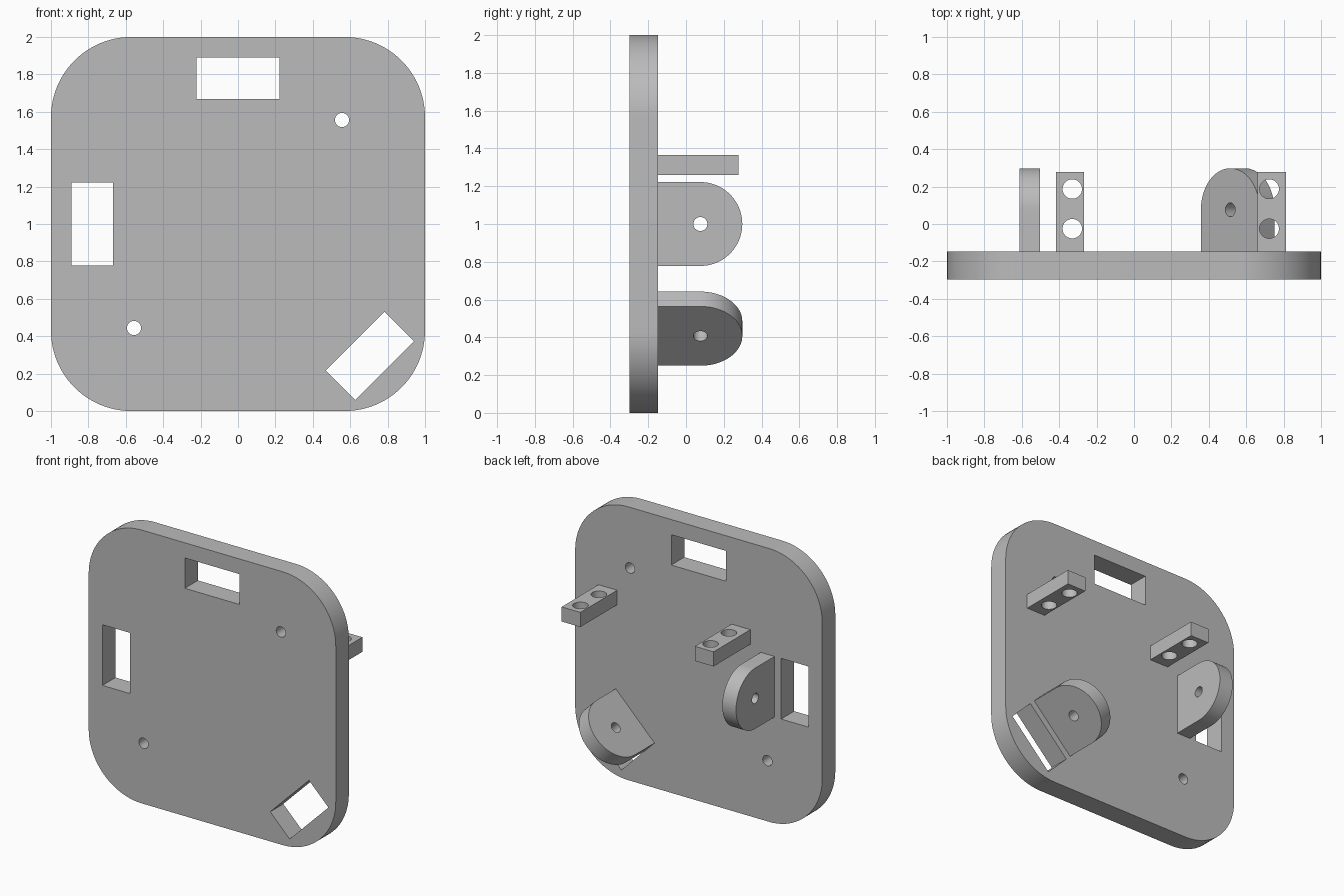
import bpy
from math import sin, cos, pi, radians
from mathutils import Matrix, Vector

if "Cube" in bpy.data.objects:
    bpy.data.objects.remove(bpy.data.objects["Cube"], do_unlink=True)

grey = bpy.data.materials.new("plain grey")
grey.use_nodes = True
COLOUR = (0.5, 0.5, 0.5, 1)
grey.diffuse_color = COLOUR
grey.node_tree.nodes["Principled BSDF"].inputs["Base Color"].default_value = COLOUR


def arc(cx, cy, r, start, end, steps):
    angles = [radians(start + (end - start) * i / steps) for i in range(steps + 1)]
    return [(cx + r * cos(a), cy + r * sin(a)) for a in angles]


def circle(cx, cy, r):
    return arc(cx, cy, r, 0, 360, 48)[:-1]


def rectangle(cx, cy, w, h, turn=0):
    c, s = cos(radians(turn)), sin(radians(turn))
    corners = [(-w / 2, -h / 2), (w / 2, -h / 2), (w / 2, h / 2), (-w / 2, h / 2)]
    return [(cx + x * c - y * s, cy + x * s + y * c) for x, y in corners]


def extruded(name, loops, thickness, origin, u, v):
    """Fill an outline with its holes and extrude it both ways along u x v."""
    curve = bpy.data.curves.new(name, 'CURVE')
    curve.dimensions = '2D'
    curve.fill_mode = 'BOTH'
    curve.extrude = thickness / 2
    for loop in loops:
        spline = curve.splines.new('POLY')
        spline.points.add(len(loop) - 1)
        for point, (x, y) in zip(spline.points, loop):
            point.co = (x, y, 0, 1)
        spline.use_cyclic_u = True
    curve.materials.append(grey)
    obj = bpy.data.objects.new(name, curve)
    bpy.context.collection.objects.link(obj)
    u, v = Vector(u).normalized(), Vector(v).normalized()
    obj.matrix_world = Matrix.Translation(origin) @ Matrix((u, v, u.cross(v))).transposed().to_4x4()
    bpy.ops.object.select_all(action='DESELECT')
    obj.select_set(True)
    bpy.context.view_layer.objects.active = obj
    bpy.ops.object.convert(target='MESH')
    bpy.ops.object.shade_smooth_by_angle(angle=radians(30))
    return bpy.context.object


FRONT, FACE, BACK = -0.298, -0.147, 0.298   # plate front, plate back, lug tips

# Rounded plate with three slots and two screw holes
R = 0.43
outline = []
for k, (sx, sz) in enumerate([(1, 1), (-1, 1), (-1, -1), (1, -1)]):
    outline += arc(sx * (1 - R), 1 + sz * (1 - R), R, 90 * k, 90 * k + 90, 24)
plate_loops = [
    outline,
    rectangle(0, 1.778, 0.444, 0.222),
    rectangle(-0.778, 1, 0.222, 0.444),
    rectangle(0.705, 0.295, 0.444, 0.222, 45),
    circle(0.556, 1.556, 0.038),
    circle(-0.556, 0.444, 0.038),
]
extruded("base_plate", plate_loops, FACE - FRONT,
         (0, (FRONT + FACE) / 2, 0), (1, 0, 0), (0, 0, 1))

# Round-ended lugs beside the slots, each with a pivot hole
r = 0.222
pivot = BACK - r
lug_loops = [[(-r, FACE), (r, FACE)] + arc(0, pivot, r, 0, 180, 40),
             circle(0, pivot, 0.037)]
extruded("side_lug", lug_loops, 0.111, (-0.558, 0, 1), (0, 0, 1), (0, 1, 0))
extruded("corner_lug", lug_loops, 0.111, (0.554, 0, 0.446), (1, 0, 1), (0, 1, 0))

# Bars standing out from the back, each with two vertical holes
LENGTH = 0.425
for name, x, hole_x in (("right_bar", -0.342, -0.330), ("left_bar", 0.736, 0.723)):
    loops = [rectangle(x, FACE + LENGTH / 2, 0.152, LENGTH)]
    loops += [circle(hole_x, y, 0.052) for y in (-0.025, 0.187)]
    extruded(name, loops, 0.107, (0, 0, 1.312), (1, 0, 0), (0, 1, 0))
